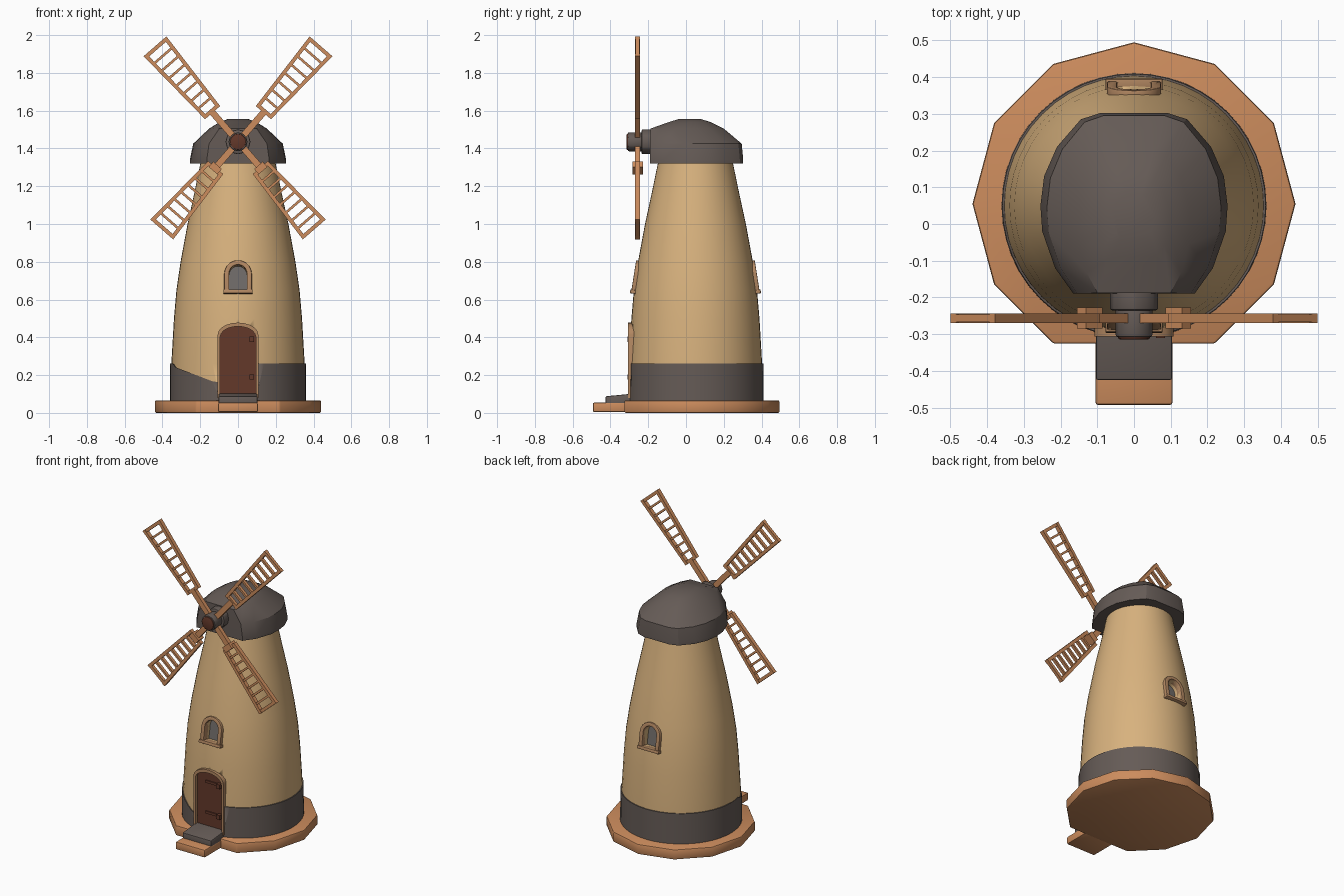
import bpy, bmesh, math
from mathutils import Matrix, Vector

if "Cube" in bpy.data.objects:
    bpy.data.objects.remove(bpy.data.objects["Cube"])

CY = 0.05  # tower axis in y


def mat(name, hexa):
    c = [int(hexa[i:i + 2], 16) / 255 for i in (0, 2, 4)]
    lin = [v / 12.92 if v <= 0.04045 else ((v + 0.055) / 1.055) ** 2.4 for v in c]
    m = bpy.data.materials.new(name)
    m.diffuse_color = (*lin, 1)
    m.use_nodes = True
    m.node_tree.nodes["Principled BSDF"].inputs["Base Color"].default_value = m.diffuse_color
    return m


PLASTER = mat("tan plaster", "D8B27E")
WOOD = mat("orange wood", "CC8C5D")
SLATE = mat("dark slate", "655B56")
DOOR = mat("red brown door", "63382A")
TRIM = mat("pale brown trim", "B38862")
GLASS = mat("grey window", "6E6A67")


def finish(bm, name, m, bevel=0, loc=(0, 0, 0), rot=(0, 0, 0)):
    bmesh.ops.recalc_face_normals(bm, faces=bm.faces)
    me = bpy.data.meshes.new(name)
    bm.to_mesh(me)
    bm.free()
    ob = bpy.data.objects.new(name, me)
    bpy.context.collection.objects.link(ob)
    me.materials.append(m)
    ob.location, ob.rotation_euler = loc, rot
    bpy.ops.object.select_all(action='DESELECT')
    ob.select_set(True)
    bpy.context.view_layer.objects.active = ob
    if bevel:
        b = ob.modifiers.new("bevel", 'BEVEL')
        b.width, b.segments = bevel, 2
        bpy.ops.object.modifier_apply(modifier=b.name)
    bpy.ops.object.shade_smooth_by_angle(angle=math.radians(28))
    return ob


def loft(rings, closed=False, bm=None):
    """Skin a list of point rings; cap the ends or join last to first."""
    bm = bm or bmesh.new()
    vs = [[bm.verts.new(p) for p in r] for r in rings]
    n = len(vs[0])
    pairs = list(zip(vs, vs[1:])) + ([(vs[-1], vs[0])] if closed else [])
    for a, b in pairs:
        for i in range(n):
            bm.faces.new((a[i], a[(i + 1) % n], b[(i + 1) % n], b[i]))
    if not closed:
        bm.faces.new(vs[0])
        bm.faces.new(vs[-1])
    return bm


def box(bm, x0, x1, y0, y1, z0, z1, m=Matrix()):
    quad = [(x0, y0), (x1, y0), (x1, y1), (x0, y1)]
    loft([[m @ Vector((x, y, z)) for x, y in quad] for z in (z0, z1)], bm=bm)
    return bm


def circle(r, z, n=48):
    return [(r * math.sin(2 * math.pi * i / n), CY - r * math.cos(2 * math.pi * i / n), z) for i in range(n)]


def arch(w, z0, top, h, y):
    """Arched outline: half width w, from z0 to top, arch height h."""
    arc = [(w * math.cos(a), y, top - h + h * math.sin(a)) for a in [math.pi * k / 10 for k in range(11)]]
    return [(-w, y, z0), (w, y, z0)] + arc[1:-1] if h == 0 else [(w, y, z0)] + arc + [(-w, y, z0)]


def arch_solid(a, y0, y1):
    return loft([arch(*a, y0), arch(*a, y1)])


def arch_frame(o, i, y0, y1):
    return loft([arch(*o, y0), arch(*o, y1), arch(*i, y1), arch(*i, y0)], closed=True)


def cut(ob, cutter):
    b = ob.modifiers.new("cut", 'BOOLEAN')
    b.operation, b.solver, b.object = 'DIFFERENCE', 'EXACT', cutter
    bpy.context.view_layer.objects.active = ob
    bpy.ops.object.modifier_apply(modifier=b.name)


# Base platform: twelve-sided, with the front corner cut flat
base = [(0.44 * math.sin(math.radians(a)), CY + 0.005 + 0.44 * math.cos(math.radians(a)))
        for a in range(0, 360, 30) if a != 180]
finish(loft([[(x, y, z) for x, y in base] for z in (0, 0.066)]), "base_platform", WOOD, 0.008)

# Steps
finish(box(bmesh.new(), -0.105, 0.105, -0.493, -0.28, 0.004, 0.054), "lower_step", WOOD, 0.007)
step = [(-0.425, 0.035), (-0.27, 0.035), (-0.27, 0.105), (-0.30, 0.1), (-0.425, 0.088)]
finish(loft([[(x, y, z) for y, z in step] for x in (-0.103, 0.103)]), "upper_step", SLATE, 0.005)

# Tower body and stone band with a worn top edge at the front left
profile = [(0.355, 0.05), (0.353, 0.26), (0.339, 0.5), (0.326, 0.65), (0.304, 0.8), (0.267, 1.0),
           (0.23, 1.17), (0.195, 1.34)]
tower = finish(loft([circle(r, z) for r, z in profile]), "tower", PLASTER)


def band_top(x, y):
    if y < CY and -0.34 < x < -0.08:
        return max(0.16, 0.245 - (x + 0.34) * 0.38)
    return 0.262


def band_ring(r, top):
    return [(x, y, band_top(x, y) if top else 0.06) for x, y, _ in circle(r, 0)]


band = finish(loft([band_ring(0.361, 0), band_ring(0.359, 1), band_ring(0.31, 1), band_ring(0.31, 0)],
                   closed=True), "stone_band", SLATE)

# Door recess, leaf, frame and hinges
outer, inner = (0.108, 0.08, 0.478, 0.065), (0.094, 0.08, 0.458, 0.055)
cutter = finish(arch_solid(inner, -0.5, -0.265), "door_cutter", PLASTER)
cut(tower, cutter)
cut(band, cutter)
bpy.data.objects.remove(cutter)
finish(arch_solid(inner, -0.285, -0.26), "door", DOOR)
finish(arch_frame(outer, inner, -0.306, -0.265), "door_frame", TRIM)
bm = bmesh.new()
for z in (0.19, 0.39):
    box(bm, -0.03, 0.075, -0.292, -0.28, z - 0.008, z + 0.008)
    box(bm, 0.06, 0.085, -0.31, -0.28, z - 0.014, z + 0.014)
finish(bm, "door_hinges", DOOR)

# Front and back windows: recess, pane, frame and sill, tilted with the wall
wo, wi = (0.073, -0.085, 0.09, 0.073), (0.047, -0.068, 0.066, 0.047)
for side, yaw, s in (("front", 0, -1), ("back", math.pi, 1)):
    place = dict(loc=(0, CY + s * 0.316, 0.718), rot=(math.radians(-9), 0, yaw))
    cutter = finish(arch_solid(wi, -0.1, 0.06), "window_cutter", PLASTER, **place)
    bpy.context.view_layer.update()
    cut(tower, cutter)
    bpy.data.objects.remove(cutter)
    finish(arch_solid(wi, 0.045, 0.065), side + "_window_pane", GLASS, **place)
    finish(arch_frame(wo, wi, -0.012, 0.03), side + "_window_frame", TRIM, 0.004, **place)
    finish(box(bmesh.new(), -0.078, 0.078, -0.018, 0.02, -0.088, -0.068), side + "_window_sill", TRIM,
           0.004, **place)

# Cap: faceted dome with a flat front
half = [(0.165, -0.19), (0.215, -0.12), (0.25, -0.02), (0.255, 0.05), (0.245, 0.13), (0.21, 0.21),
        (0.145, 0.285), (0.09, 0.303)]
outline = half + [(-x, y) for x, y in reversed(half)]
levels = [(1.32, 1, -0.19, 0.303), (1.34, 1, -0.19, 0.303), (1.425, 0.93, -0.19, 0.295),
          (1.505, 0.6, -0.188, 0.20), (1.54, 0.38, -0.09, 0.13), (1.555, 0.22, -0.04, 0.08)]
finish(loft([[(x * sx, yf + (y + 0.19) / 0.493 * (yb - yf), z) for x, y in outline]
             for z, sx, yf, yb in levels]), "cap", SLATE)


# Hub: collar, shaft head and brown nose
def disc(name, r, y0, y1, m, n=12, bevel=0.006):
    ring = [(r * math.cos(2 * math.pi * k / n), r * math.sin(2 * math.pi * k / n)) for k in range(n)]
    finish(loft([[(x, y, 1.435 + z) for x, z in ring] for y in (y0, y1)]), name, m, bevel)


disc("hub_collar", 0.066, -0.235, -0.15, SLATE)
disc("hub_head", 0.05, -0.308, -0.22, SLATE)
disc("hub_nose", 0.043, -0.314, -0.30, DOOR, bevel=0.004)

# Sails: arm, two flaring rails and rungs, upper pair longer than lower pair
Y0, Y1 = -0.27, -0.244
for name, ang, length, start in (("upper_right", 41, 0.67, 0.205), ("upper_left", -41, 0.67, 0.205),
                                 ("lower_right", 139, 0.615, 0.18), ("lower_left", -139, 0.615, 0.18)):
    m = Matrix.Translation((0, 0, 1.435)) @ Matrix.Rotation(math.radians(ang), 4, 'Y')
    bm = box(bmesh.new(), -0.017, 0.017, Y0, Y1, 0.02, start + 0.01, m)

    def width(t):
        return 0.053 + 0.027 * (t - start) / (length - start)

    for s in (-1, 1):
        loft([[m @ Vector((s * (width(t) - d), y, t)) for d, y in ((0, Y0), (0.02, Y0), (0.02, Y1), (0, Y1))]
              for t in (start, length)], bm=bm)
    for k in range(9):
        t = start + 0.01 + (length - start - 0.02) * k / 8
        h = 0.01 if k in (0, 8) else 0.0065
        w = width(t) - 0.01
        box(bm, -w, w, Y0 + 0.003, Y1 - 0.003, t - h, t + h, m)
    if name.startswith("lower"):  # tied block where the arm meets the lattice
        box(bm, -0.03, 0.03, -0.284, -0.228, start - 0.015, start + 0.022, m)
    finish(bm, name + "_sail", WOOD)
